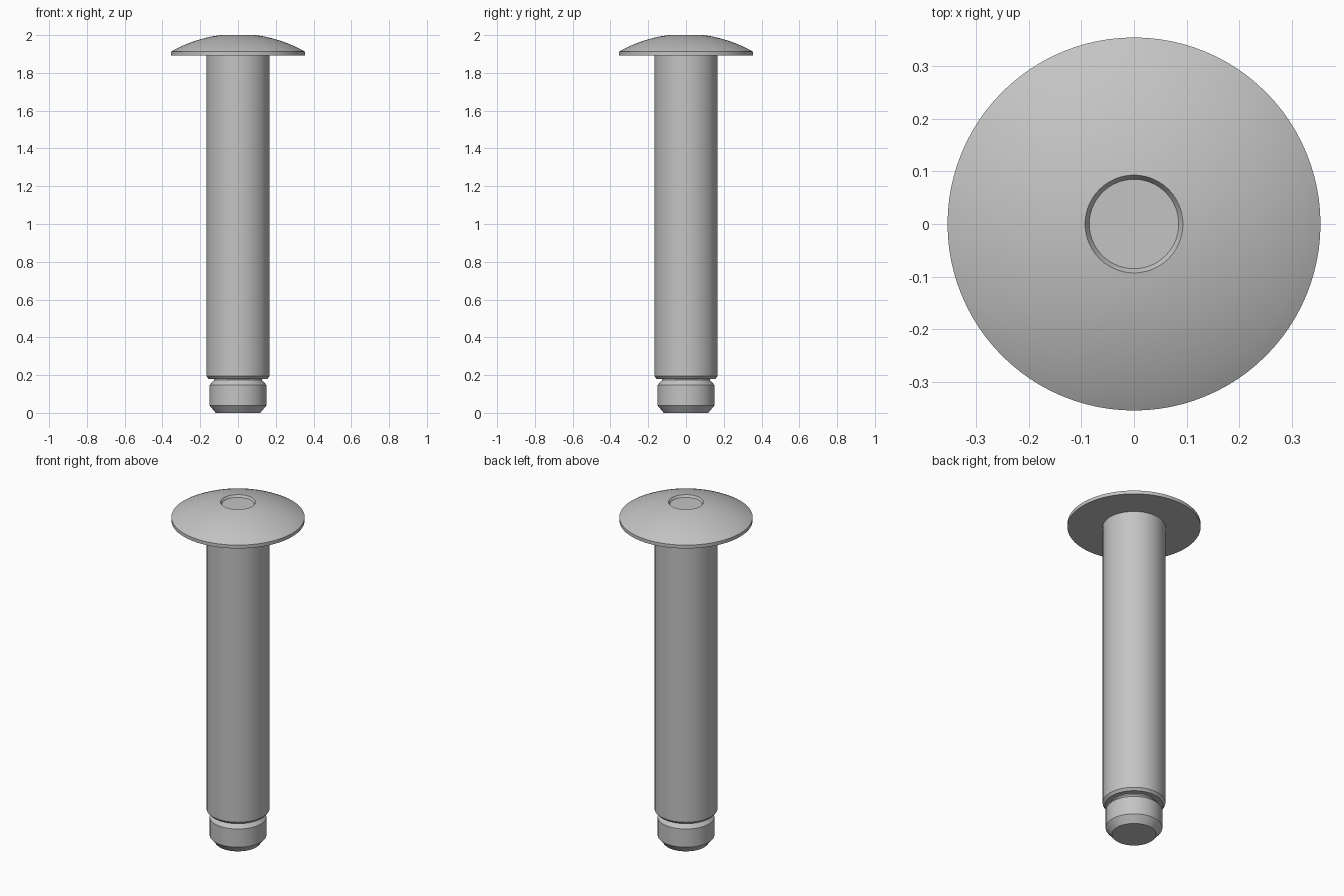
import bpy, bmesh, math
from mathutils import Matrix

cube = bpy.data.objects.get("Cube")
if cube:
    bpy.data.objects.remove(cube, do_unlink=True)

SEGMENTS = 96

steel = bpy.data.materials.new("grey steel")
colour = (0.55, 0.55, 0.55, 1)
steel.use_nodes = True
steel.diffuse_color = colour
steel.node_tree.nodes["Principled BSDF"].inputs["Base Color"].default_value = colour


def lathe(name, profile):
    """Turn a bottom-to-top (radius, height) profile around the z axis."""
    bm = bmesh.new()
    verts = [bm.verts.new((r, 0, z)) for r, z in profile]
    edges = [bm.edges.new(pair) for pair in zip(verts, verts[1:])]
    bmesh.ops.spin(bm, geom=verts + edges, cent=(0, 0, 0), axis=(0, 0, 1),
                   angle=math.tau, steps=SEGMENTS, use_merge=False)
    bmesh.ops.remove_doubles(bm, verts=bm.verts, dist=1e-5)
    bmesh.ops.recalc_face_normals(bm, faces=bm.faces)
    mesh = bpy.data.meshes.new(name)
    bm.to_mesh(mesh)
    bm.free()
    mesh.materials.append(steel)
    obj = bpy.data.objects.new(name, mesh)
    bpy.context.collection.objects.link(obj)
    bpy.ops.object.select_all(action='DESELECT')
    obj.select_set(True)
    bpy.context.view_layer.objects.active = obj
    bpy.ops.object.shade_smooth_by_angle(angle=math.radians(25))
    return obj


# Domed head: flat underside, thin rim, spherical crown, shallow dimple
rim_r, rim_z, dimple_r, dome_r = 0.355, 1.912, 0.093, 0.72
centre_z = 2 - math.sqrt(dome_r ** 2 - dimple_r ** 2)
start, end = math.asin(rim_r / dome_r), math.asin(dimple_r / dome_r)
crown = []
for i in range(17):
    a = start + (end - start) * i / 16
    crown.append((dome_r * math.sin(a), centre_z + dome_r * math.cos(a)))
lathe("domed_head", [(0, 1.892), (rim_r, 1.892), (rim_r, rim_z)] + crown[1:]
      + [(0.085, 1.987), (0, 1.987)])

# Long shaft with a chamfered lower end
lathe("shaft", [(0, 0.18), (0.155, 0.18), (0.167, 0.194), (0.167, 1.892)])

# Narrow neck in the groove, then the bevelled tip
lathe("tip", [(0, 0), (0.118, 0), (0.151, 0.04), (0.151, 0.147),
              (0.127, 0.173), (0.127, 0.18)])
